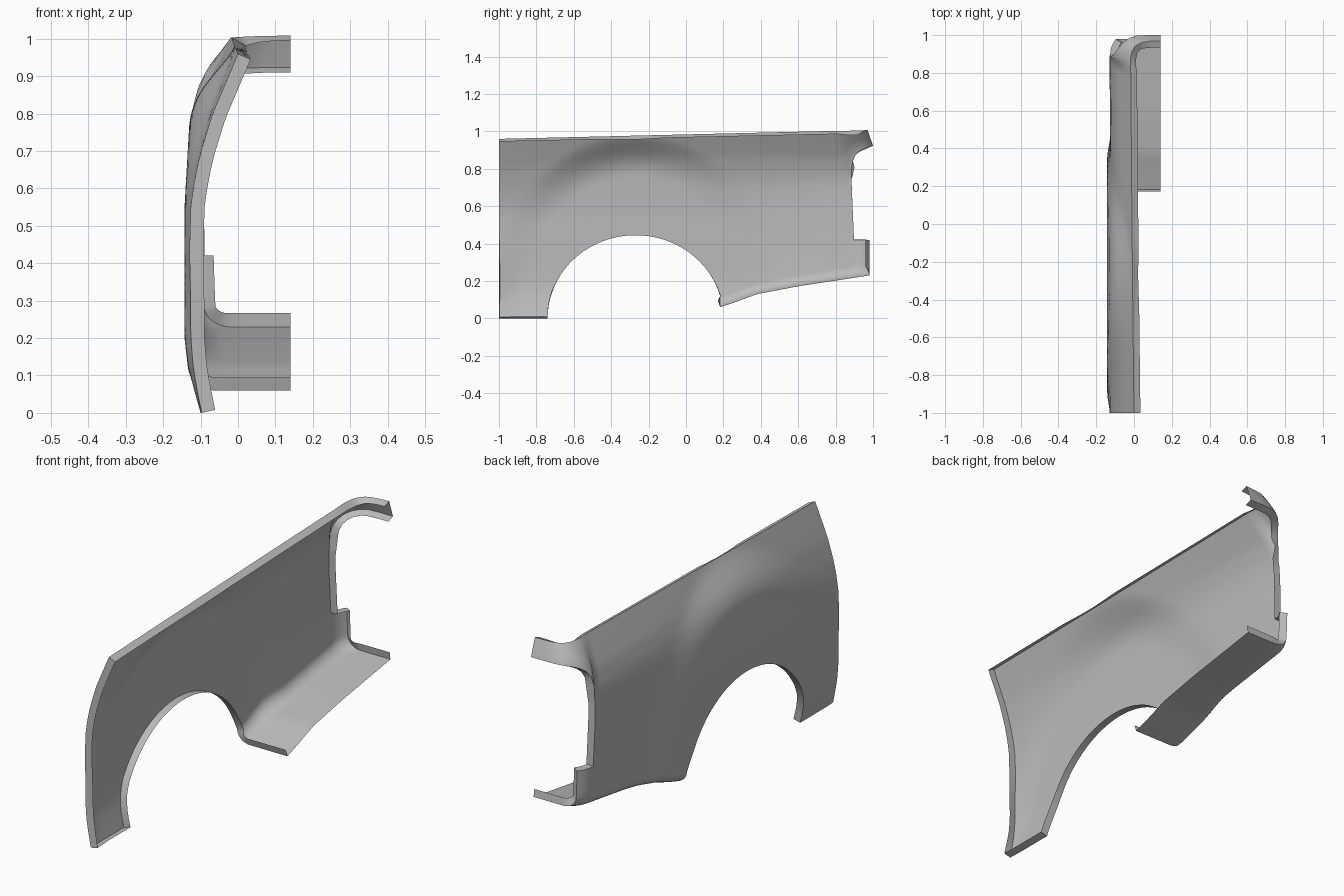
import bpy, bmesh, math
from mathutils import Vector

if "Cube" in bpy.data.objects:
    bpy.data.objects.remove(bpy.data.objects["Cube"])


def interp(pts, v):
    """Piecewise linear lookup, extrapolating past the last pair."""
    for (a, p), (b, q) in zip(pts, pts[1:]):
        if v <= b:
            break
    return p + (q - p) * (v - a) / (b - a)


# Panel section at the door edge and at the rear corner: (height, x)
DOOR = [(0, -.095), (.1, -.108), (.22, -.12), (.43, -.13), (.56, -.126), (.64, -.113),
        (.7, -.099), (.8, -.068), (.96, 0)]
REAR = [(0, -.1), (.2, -.115), (.3, -.122), (.42, -.126), (.65, -.13), (.73, -.127),
        (.79, -.116), (.86, -.093), (.93, -.057), (1.0, -.02)]
# Wheel arch flare section: (height, x)
FLARE = [(0, -.1), (.06, -.117), (.13, -.135), (.2, -.143), (.55, -.143), (.76, -.131)]
# Underside height along the body: (y, height)
SILL = [(.18, .06), (.25, .082), (.38, .13), (.6, .172), (.98, .23)]
AY, AW, AH = -.27, .47, .445


def skin(y, z):
    """x of the outer skin."""
    k = min(1, max(0, (y + 1) / 1.87))
    base = interp(DOOR, z) * (1 - k) + interp(REAR, z) * k
    r = math.hypot((y - AY) / .63, z / .76)
    m = min(1, max(0, (1.3 - r) / .3))
    m = m * m * (3 - 2 * m)
    base += m * min(0, interp(FLARE, z) - base)
    if y > .9:
        base += .03 * ((y - .9) / .08) ** 2
    return base


def top_z(y):
    return .96 + .043 * (y + 1) / 1.8


bm = bmesh.new()


def patch(cols):
    vs = [[bm.verts.new(p) for p in c] for c in cols]
    for a, b in zip(vs, vs[1:]):
        for i in range(len(a) - 1):
            bm.faces.new((a[i], b[i], b[i + 1], a[i + 1]))


# Row spacing shared by every column, with rows at the lamp opening corners
y_end = .897
z0 = interp(SILL, y_end) + .06
heights = [z0 + (.42 - z0) * i / 6 for i in range(6)]
heights += [.42 + .33 * i / 12 for i in range(12)]
heights += [.75 + (top_z(.8) - .75) * i / 12 for i in range(13)]
ts = [(h - z0) / (heights[-1] - z0) for h in heights]

# Feet of the columns: door strip, wheel arch, rear side; each with a top y
feet = [(-1 + .26 * i / 6, 0, -1 + .2 * i / 6) for i in range(6)]
th_end = math.asin(.12 / AH)
NA = 36
for i in range(NA + 1):
    th = math.pi + (th_end - math.pi) * i / NA
    feet.append((AY + AW * math.cos(th), AH * math.sin(th), -.8 + .98 * i / NA))
y_start = feet[-1][0]
NR = 18
for i in range(1, NR + 1):
    y = y_start + (y_end - y_start) * i / NR
    feet.append((y, interp(SILL, y) + .06, .18 + .62 * i / NR))

BEND = [(0, 0), (.19, .02), (.65, .05), (1, 0)]
side = []
for yb, zb, yt in feet:
    w = max(0, yt / .8) ** 3
    col = []
    for t in ts:
        y = yb + (yt - yb) * t + w * interp(BEND, t)
        z = zb + (top_z(yt) - zb) * t
        col.append(Vector((skin(y, z), y, z)))
    side.append(col)
patch(side)
last = side[-1]

# Lower rear corner under the lamp opening
corner = [last[:7]]
for i in range(1, 6):
    y = y_end + .083 * i / 5
    zb = interp(SILL, y) + .06
    corner.append([Vector((skin(y, z), y, z)) for z in
                   (zb + (.42 - zb) * j / 6 for j in range(7))])
patch(corner)

# Underside: rounded edge, then flat to the centre
under = []
for c in side[len(feet) - NR - 1:] + corner[1:]:
    p = c[0]
    row = []
    for i in range(9):
        a = math.pi / 2 * i / 8
        row.append(Vector((p.x + .07 * (1 - math.cos(a)), p.y, p.z - .06 * math.sin(a))))
    x = row[-1].x
    row += [Vector((x + (.14 - x) * i / 4, p.y, row[-1].z)) for i in range(1, 5)]
    under.append(row)
patch(under)

# Upper rear return above the lamp opening
low = [(-.122, .886, .81), (-.112, .893, .85), (-.098, .91, .88), (-.08, .935, .9),
       (-.055, .963, .913), (-.025, .985, .919), (.01, .997, .922), (.07, 1, .923), (.14, 1, .923)]
high = [(-.02, .83, 1.003), (-.019, .86, 1.003), (-.016, .89, 1.004), (-.01, .915, 1.004),
        (.003, .937, 1.005), (.022, .953, 1.006), (.045, .962, 1.007), (.09, .968, 1.008), (.14, .97, 1.009)]
first = last[18:]
n = len(first) - 1
hook = [first]
for k, (a, b) in enumerate(zip(low, high)):
    s = 1 - (k + 1) / len(low)
    hook.append([Vector(a).lerp(Vector(b), i / n)
                 + s * (first[i] - first[0].lerp(first[n], i / n)) for i in range(n + 1)])
patch(hook)

# Weld the skin and face it outward
bmesh.ops.remove_doubles(bm, verts=bm.verts, dist=.0004)
bmesh.ops.recalc_face_normals(bm, faces=bm.faces)
if sum(f.normal.x * f.calc_area() for f in bm.faces) > 0:
    bmesh.ops.reverse_faces(bm, faces=bm.faces)
bm.normal_update()

# Folded flange along every free edge except at the centre plane
rim = [e for e in bm.edges if e.is_boundary and not all(v.co.x > .139 for v in e.verts)]
inner = {}
for e in rim:
    for v in e.verts:
        if v not in inner:
            d = -v.normal.copy()
            if v.co.x > .139:
                d.x = 0
            inner[v] = (v.co + d.normalized() * .037)
inner = {v: bm.verts.new(co) for v, co in inner.items()}
for e in rim:
    a, b = e.verts
    bm.faces.new((a, b, inner[b], inner[a]))
bmesh.ops.recalc_face_normals(bm, faces=bm.faces)
if sum(f.normal.x * f.calc_area() for f in bm.faces) > 0:
    bmesh.ops.reverse_faces(bm, faces=bm.faces)

me = bpy.data.meshes.new("rear_quarter_panel")
bm.to_mesh(me)
bm.free()
ob = bpy.data.objects.new("rear_quarter_panel", me)
bpy.context.collection.objects.link(ob)
mat = bpy.data.materials.new("plain_grey")
mat.diffuse_color = (.5, .5, .5, 1)
mat.use_nodes = True
mat.node_tree.nodes["Principled BSDF"].inputs["Base Color"].default_value = mat.diffuse_color
me.materials.append(mat)
bpy.context.view_layer.objects.active = ob
ob.select_set(True)
bpy.ops.object.shade_smooth_by_angle(angle=math.radians(35))
